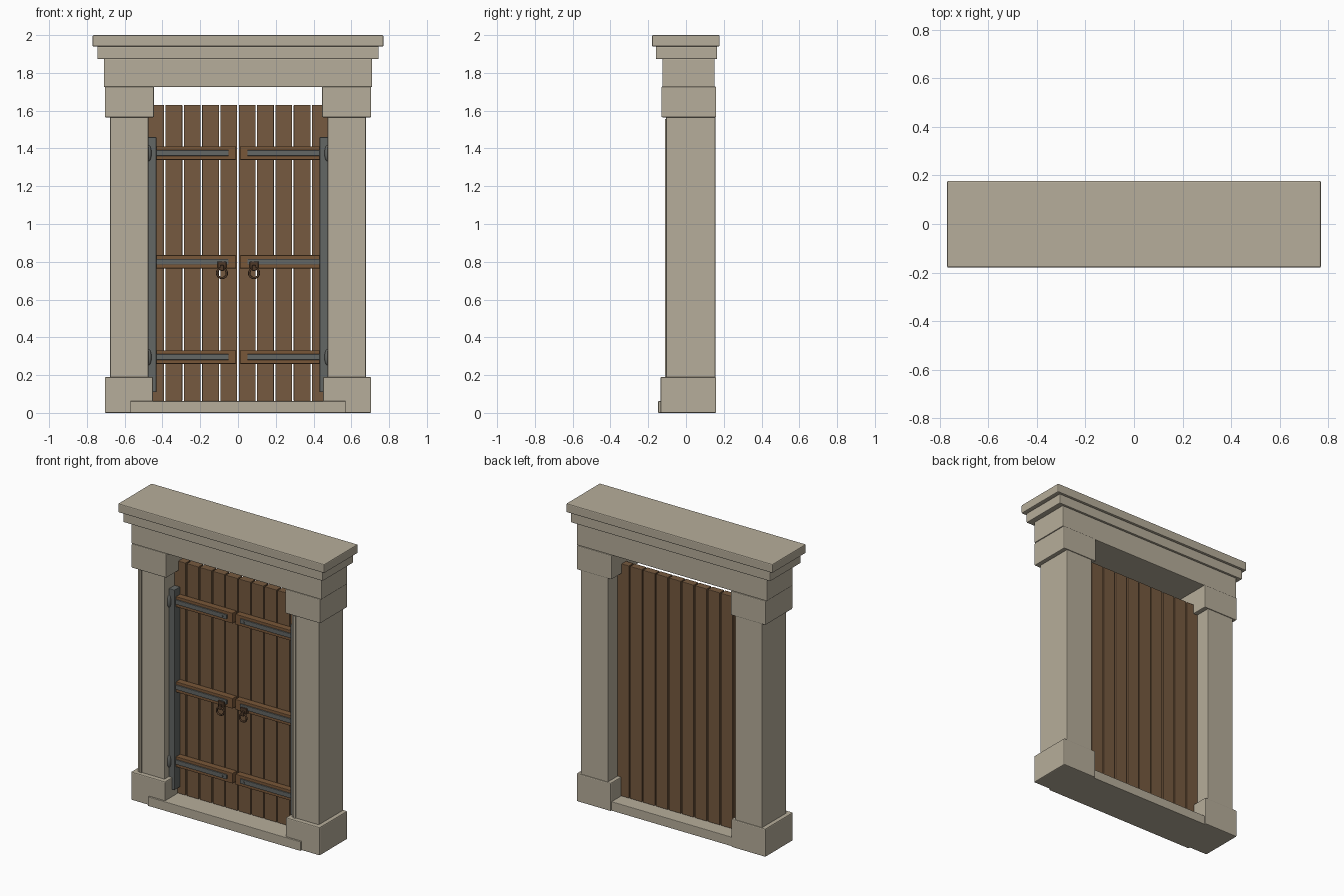
import bpy
import math

cube = bpy.data.objects.get("Cube")
if cube:
    bpy.data.objects.remove(cube, do_unlink=True)


def material(name, rgb):
    m = bpy.data.materials.new(name)
    m.use_nodes = True
    m.diffuse_color = (*rgb, 1)
    bsdf = next(n for n in m.node_tree.nodes if n.type == 'BSDF_PRINCIPLED')
    bsdf.inputs["Base Color"].default_value = (*rgb, 1)
    return m


stone = material("pale stone", (0.47, 0.42, 0.325))
wood = material("plank wood", (0.181, 0.102, 0.05))
rail_wood = material("rail wood", (0.19, 0.095, 0.04))
iron = material("grey iron", (0.127, 0.135, 0.128))
bronze = material("dark bronze", (0.08, 0.042, 0.022))


def finish(name, mat):
    ob = bpy.context.object
    ob.name = name
    ob.data.name = name
    ob.data.materials.append(mat)
    return ob


def box(name, xs, ys, zs, mat, bevel=0.0):
    """Box spanning the given ranges on each axis."""
    spans = (xs, ys, zs)
    bpy.ops.mesh.primitive_cube_add(size=1, location=[sum(s) / 2 for s in spans])
    ob = finish(name, mat)
    ob.scale = [abs(s[1] - s[0]) for s in spans]
    bpy.ops.object.transform_apply(location=False, rotation=False, scale=True)
    if bevel:
        mod = ob.modifiers.new("soft edges", 'BEVEL')
        mod.width = bevel
        mod.segments = 2
    return ob


def mirrored(side, a, b):
    return tuple(sorted((side * a, side * b)))


# Stone lintel, stacked upward, and the sill
box("frieze", (-0.71, 0.71), (-0.125, 0.152), (1.725, 1.875), stone, 0.005)
box("cornice_lower", (-0.745, 0.745), (-0.16, 0.165), (1.873, 1.94), stone, 0.005)
box("cornice_top", (-0.77, 0.77), (-0.18, 0.178), (1.94, 2.0), stone, 0.006)
box("sill", (-0.57, 0.57), (-0.147, 0.15), (0, 0.062), stone, 0.003)

# Upright beads run along the same edge of both pillars
for name, x in (("right_bead", -0.65), ("left_bead", 0.5)):
    box(name, (x - 0.006, x + 0.006), (-0.112, -0.1), (0.18, 1.555), stone)

for side, label in ((-1, "right"), (1, "left")):
    # Pillar with base and capital
    box(label + "_pillar", mirrored(side, 0.475, 0.677), (-0.105, 0.155),
        (0.18, 1.57), stone, 0.004)
    box(label + "_base", mirrored(side, 0.45, 0.705), (-0.135, 0.16),
        (0, 0.19), stone, 0.006)
    box(label + "_capital", mirrored(side, 0.445, 0.705), (-0.13, 0.16),
        (1.565, 1.727), stone, 0.005)

    # Door planks
    for i in range(5):
        box(f"{label}_plank_{i + 1}", mirrored(side, i * 0.097 + 0.004, i * 0.097 + 0.093),
            (0, 0.05), (0.062, 1.63), wood, 0.003)

    # Upright hinge bar
    box(label + "_hinge_bar", mirrored(side, 0.432, 0.474), (-0.06, 0),
        (0.11, 1.46), iron, 0.003)

    for level, z in (("lower", 0.295), ("middle", 0.8), ("upper", 1.375)):
        # Wooden rail with an iron strap and a rivet
        box(f"{label}_{level}_rail", mirrored(side, 0.01, 0.44), (-0.043, 0.002),
            (z - 0.035, z + 0.035), rail_wood, 0.003)
        box(f"{label}_{level}_strap", mirrored(side, 0.05, 0.44), (-0.051, -0.04),
            (z - 0.014, z + 0.016), iron, 0.002)
        bpy.ops.mesh.primitive_cylinder_add(
            vertices=12, radius=0.006, depth=0.008,
            location=(side * 0.08, -0.053, z), rotation=(math.pi / 2, 0, 0))
        finish(f"{label}_{level}_rivet", iron)

        # Rounded hinge knuckle
        if level != "middle":
            bpy.ops.mesh.primitive_uv_sphere_add(
                segments=16, ring_count=10, radius=1,
                location=(side * 0.472, -0.06, z))
            finish(f"{label}_{level}_knuckle", iron).scale = (0.014, 0.016, 0.042)
            bpy.ops.object.shade_smooth()

    # Ring pull hanging from its mount
    box(label + "_handle_mount", mirrored(side, 0.062, 0.108), (-0.062, -0.04),
        (0.765, 0.802), bronze, 0.003)
    box(label + "_handle_lug", mirrored(side, 0.075, 0.095), (-0.076, -0.055),
        (0.752, 0.782), bronze, 0.003)
    bpy.ops.mesh.primitive_torus_add(
        major_segments=24, minor_segments=8, major_radius=0.026, minor_radius=0.006,
        location=(side * 0.085, -0.067, 0.74), rotation=(math.pi / 2, 0, 0))
    finish(label + "_handle_ring", bronze)
    bpy.ops.object.shade_smooth()
